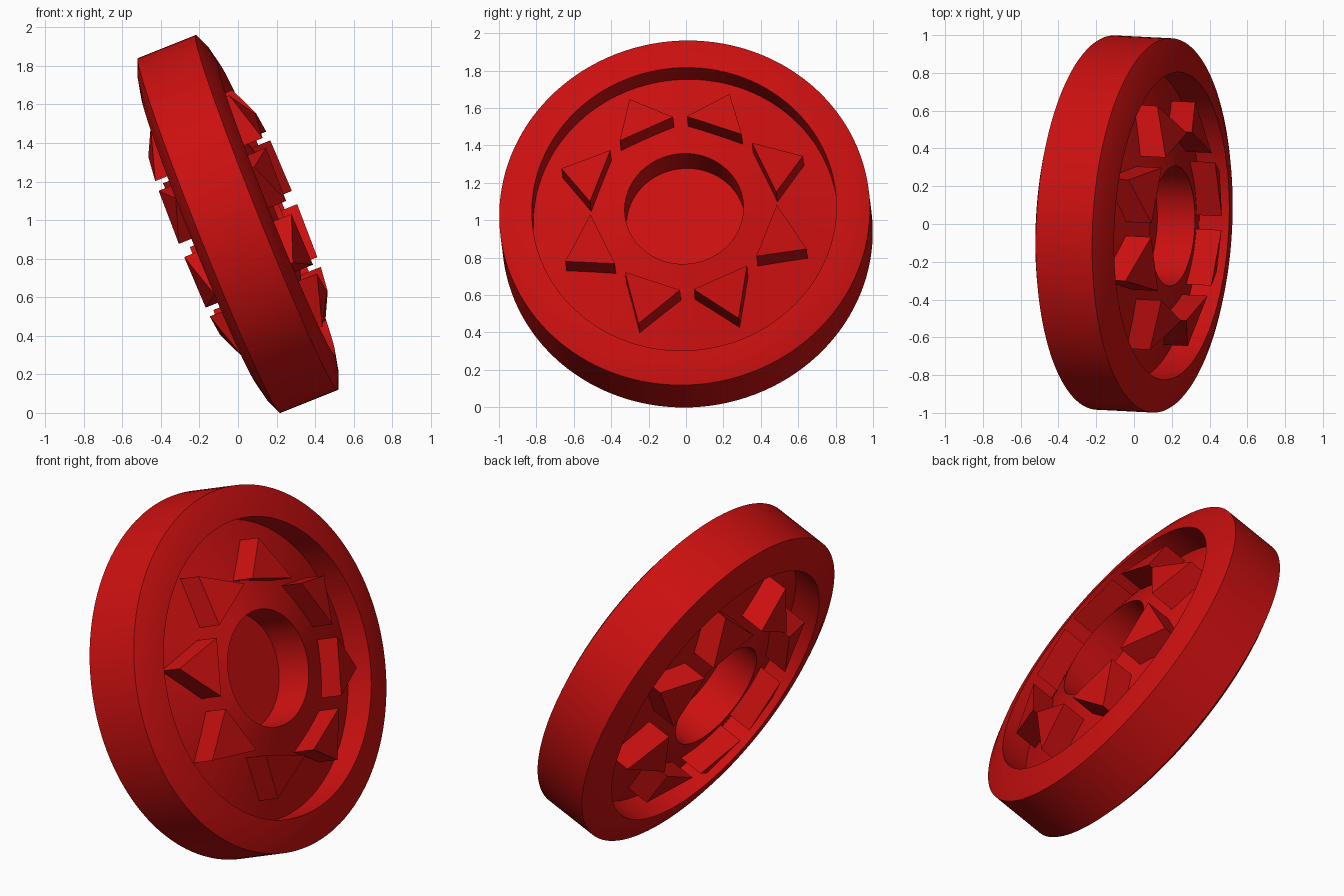
import bpy, bmesh, math
from mathutils import Matrix, Vector

if "Cube" in bpy.data.objects:
    bpy.data.objects.remove(bpy.data.objects["Cube"])

red = bpy.data.materials.new("bright_red")
red.diffuse_color = (0.6, 0.005, 0.005, 1)
red.use_nodes = True
red.node_tree.nodes["Principled BSDF"].inputs["Base Color"].default_value = red.diffuse_color

# Wheel axis is local X, leaned back and turned slightly
TILT = (Matrix.Translation((0, 0, 0.98))
        @ Matrix.Rotation(math.radians(-2.9), 4, 'Z')
        @ Matrix.Rotation(math.radians(-21.8), 4, 'Y'))


def finish(bm, name):
    bmesh.ops.remove_doubles(bm, verts=bm.verts, dist=1e-5)
    bmesh.ops.recalc_face_normals(bm, faces=bm.faces)
    bm.transform(TILT)
    mesh = bpy.data.meshes.new(name)
    bm.to_mesh(mesh)
    bm.free()
    mesh.materials.append(red)
    obj = bpy.data.objects.new(name, mesh)
    bpy.context.collection.objects.link(obj)
    return obj


# Wheel body: blind centre hole, conical web, raised rim (axial offset, radius)
half = [(0.005, 0), (0.005, 0.318), (0.22, 0.318), (0.045, 0.815),
        (0.215, 0.815), (0.192, 0.92), (0.161, 0.992)]
profile = half + [(-u, r) for u, r in reversed(half)]
bm = bmesh.new()
verts = [bm.verts.new((u, 0, r)) for u, r in profile]
edges = [bm.edges.new(pair) for pair in zip(verts, verts[1:])]
bmesh.ops.spin(bm, geom=verts + edges, cent=(0, 0, 0), axis=(1, 0, 0),
               angle=math.tau, steps=128, use_merge=False)
wheel = finish(bm, "wheel_body")
bpy.context.view_layer.objects.active = wheel
wheel.select_set(True)
bpy.ops.object.shade_smooth_by_angle(angle=math.radians(30))
wheel.select_set(False)


# Triangular studs: base edge near the hole, point towards the rim
def stud(side, index):
    angle = math.radians(22.5 - 3.2 + 45 * index)
    outline = [(-0.157, 0.475, 0.30), (0.157, 0.475, 0.30), (0, 0.70, 0.22)]
    bm = bmesh.new()
    rings = []
    for drop in (0, 0.18):
        ring = []
        for w, r, u in outline:
            y = r * math.sin(angle) + w * math.cos(angle)
            z = r * math.cos(angle) - w * math.sin(angle)
            ring.append(bm.verts.new(Vector((side * (u - drop), y, z))))
        rings.append(ring)
    top, bottom = rings
    bm.faces.new(top)
    bm.faces.new(bottom)
    for i in range(3):
        j = (i + 1) % 3
        bm.faces.new((top[i], top[j], bottom[j], bottom[i]))
    finish(bm, f"{'outer' if side > 0 else 'inner'}_stud_{index + 1}")


for side in (1, -1):
    for index in range(8):
        stud(side, index)
